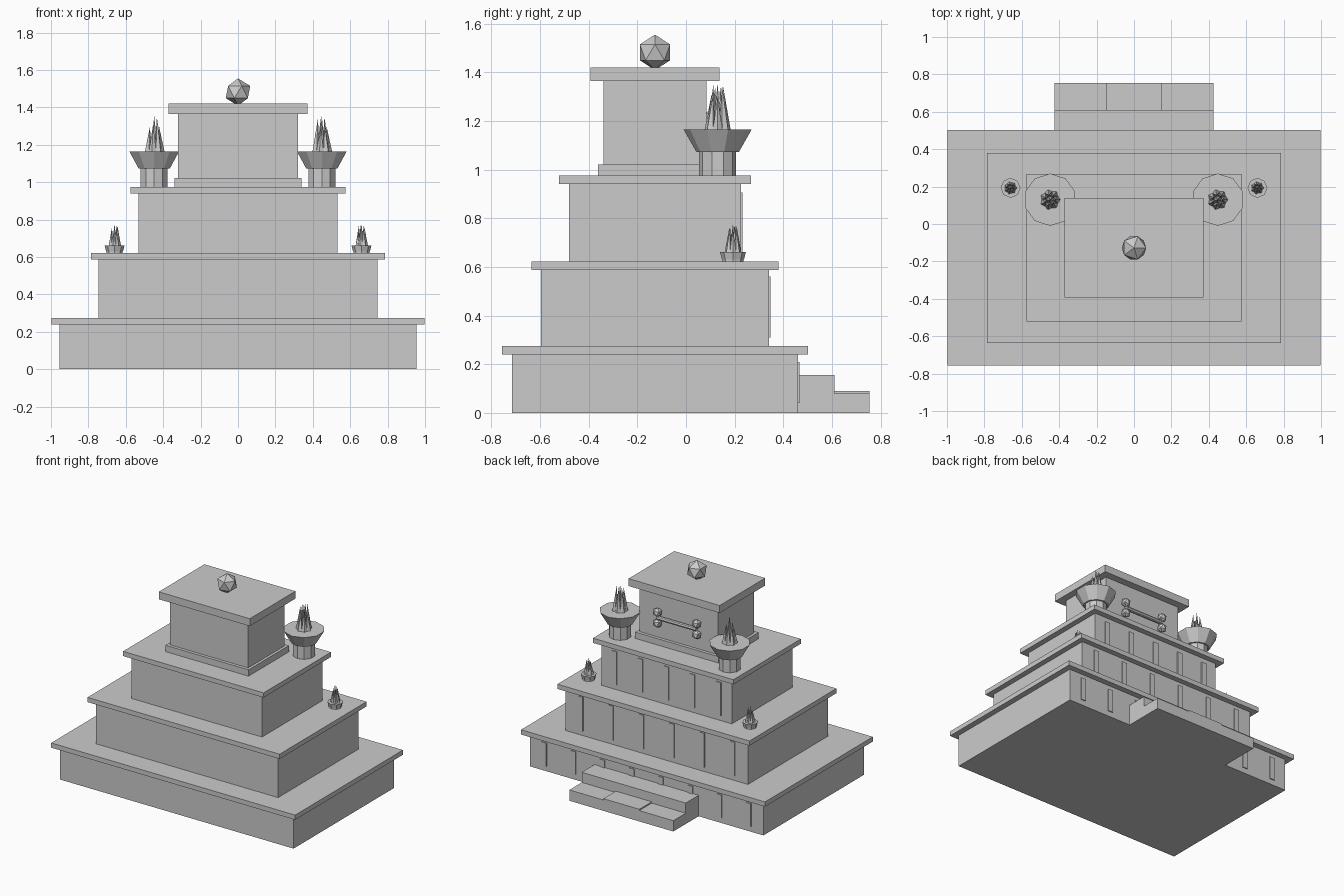
import bpy, math, random
from mathutils import Vector

cube = bpy.data.objects.get("Cube")
if cube:
    bpy.data.objects.remove(cube, do_unlink=True)
random.seed(4)

stone = bpy.data.materials.new("grey_stone")
stone.use_nodes = True
grey = (0.6, 0.6, 0.6, 1)
stone.diffuse_color = grey
stone.node_tree.nodes["Principled BSDF"].inputs["Base Color"].default_value = grey

MID = -0.1275  # shared centre line of the tiers in y


def finish(name):
    ob = bpy.context.object
    ob.name = name
    ob.data.materials.append(stone)
    return ob


def box(name, x0, x1, y0, y1, z0, z1):
    bpy.ops.mesh.primitive_cube_add(
        size=1, location=((x0 + x1) / 2, (y0 + y1) / 2, (z0 + z1) / 2))
    bpy.context.object.scale = (x1 - x0, y1 - y0, z1 - z0)
    return finish(name)


def tier(name, hx, hy, z0, z1):
    return box(name, -hx, hx, MID - hy, MID + hy, z0, z1)


def cone(name, x, y, z0, z1, r0, r1, sides=10):
    bpy.ops.mesh.primitive_cone_add(
        vertices=sides, radius1=r0, radius2=r1, depth=z1 - z0,
        location=(x, y, (z0 + z1) / 2))
    return finish(name)


def ball(name, loc, r):
    bpy.ops.mesh.primitive_ico_sphere_add(subdivisions=1, radius=r, location=loc)
    return finish(name)


def flames(name, x, y, z, size):
    # one central spike ringed by slightly leaning ones
    for i in range(8):
        a = math.tau * i / 7
        off = 0 if i == 7 else 0.034 * size
        h = size * (0.19 if i == 7 else random.uniform(0.12, 0.19))
        foot = Vector((x + off * math.cos(a), y + off * math.sin(a), z))
        lean = Vector((-0.06 * math.cos(a), -0.06 * math.sin(a), 1)) if off else Vector((0, 0, 1))
        ob = cone(name, 0, 0, 0, h, 0.021 * size, 0, 5)
        ob.rotation_euler = lean.to_track_quat('Z', 'Y').to_euler()
        ob.location = foot + lean.normalized() * h / 2


# Stepped tiers, each with an overhanging slab and a row of pilasters at the back
# half width, half depth, bottom, top, overhang, pilaster count, pilaster bottom and top
for label, hx, hy, z0, z1, over, count, p0, p1 in (
        ("lower", 0.955, 0.5875, 0, 0.24, 0.042, 8, 0.04, 0.21),
        ("middle", 0.745, 0.468, 0.275, 0.587, 0.04, 6, 0.31, 0.56),
        ("upper", 0.533, 0.353, 0.62, 0.94, 0.041, 5, 0.66, 0.905)):
    tier(label + "_tier", hx, hy, z0, z1)
    tier(label + "_slab", hx + over, hy + over, z1, z1 + 0.035)
    back = MID + hy
    for i in range(count):
        px = hx * (2 * (i + 0.5) / count - 1)
        box(label + "_pilaster", px - 0.02, px + 0.02, back - 0.01, back + 0.007, p0, p1)

# Shrine on top
tier("shrine_plinth", 0.34, 0.235, 0.975, 1.022)
tier("shrine_body", 0.32, 0.212, 1.022, 1.365)
tier("shrine_roof", 0.372, 0.266, 1.365, 1.42)
ball("finial", (0, MID, 1.482), 0.073)

# Steps with a raised middle tread
box("upper_step", -0.425, 0.425, 0.44, 0.61, 0, 0.155)
box("lower_step", -0.425, 0.425, 0.60, 0.755, 0, 0.08)
box("step_tread", -0.147, 0.147, 0.60, 0.755, 0.07, 0.09)

# Bone ornament on the shrine wall
bone_y, bone_z = 0.105, 1.175
bpy.ops.mesh.primitive_cylinder_add(
    vertices=8, radius=0.015, depth=0.32, location=(0, bone_y, bone_z),
    rotation=(0, math.pi / 2, 0))
finish("bone_shaft")

for side in (-1, 1):
    for up in (-1, 1):
        ball("bone_knob", (side * 0.16, bone_y, bone_z + up * 0.04), 0.034)
    # Large brazier
    x, y = side * 0.448, 0.13
    cone("brazier_post", x, y, 0.975, 1.075, 0.076, 0.076)
    cone("brazier_bowl", x, y, 1.072, 1.165, 0.087, 0.14)
    flames("brazier_flame", x, y, 1.163, 1)
    # Small lamp
    x, y = side * 0.66, 0.193
    cone("lamp_foot", x, y, 0.62, 0.635, 0.043, 0.043, 8)
    cone("lamp_cup", x, y, 0.63, 0.661, 0.045, 0.053, 8)
    flames("lamp_flame", x, y, 0.66, 0.63)
